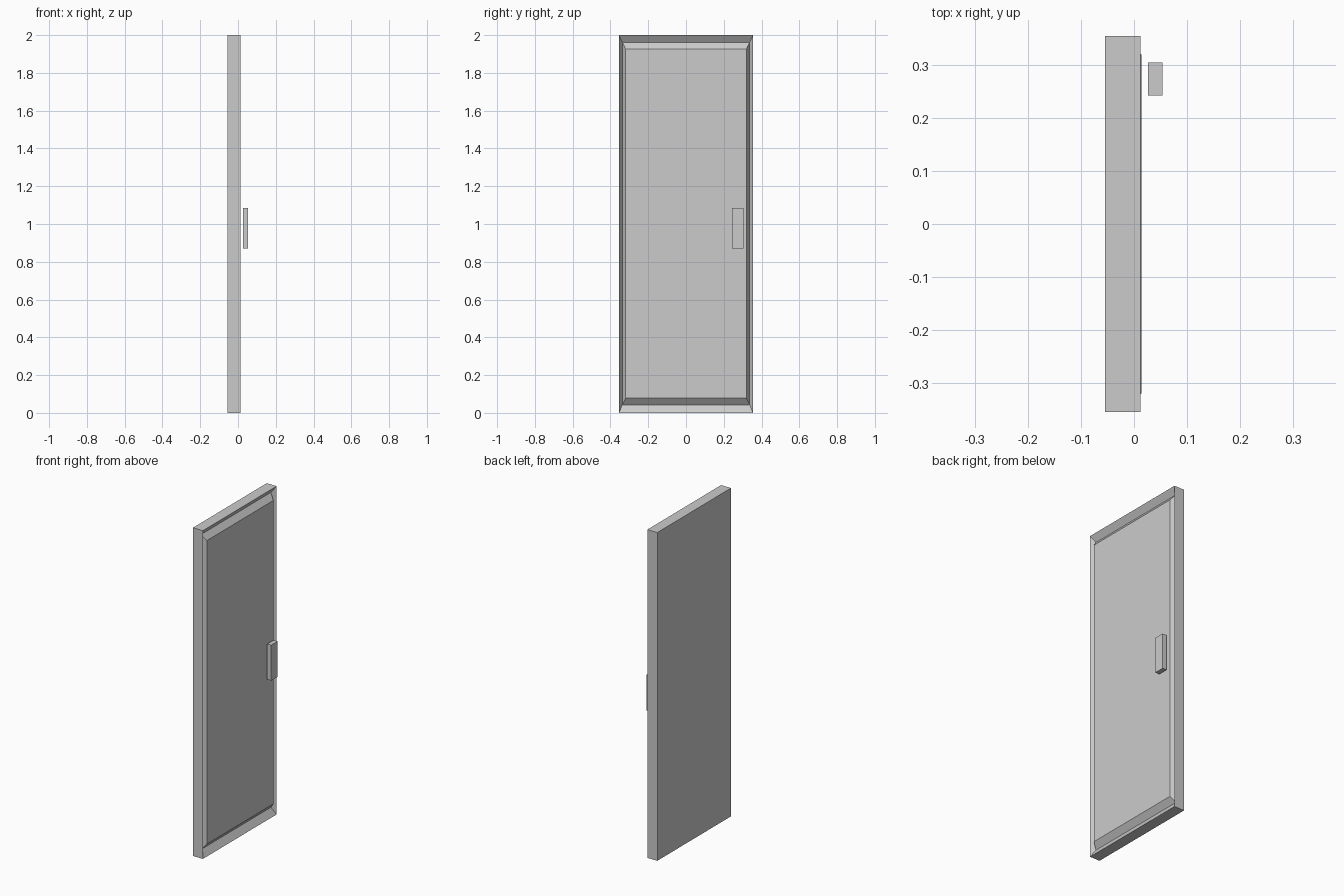
import bpy, bmesh

if "Cube" in bpy.data.objects:
    bpy.data.objects.remove(bpy.data.objects["Cube"])


def make_object(name, bm):
    bmesh.ops.recalc_face_normals(bm, faces=bm.faces)
    mesh = bpy.data.meshes.new(name)
    bm.to_mesh(mesh)
    bm.free()
    obj = bpy.data.objects.new(name, mesh)
    bpy.context.collection.objects.link(obj)
    return obj


# Door: rectangular rings (x, half width, bottom, top) from the back
# to the rim, down into the V groove and up to the raised panel
rings = [
    (-0.055, 0.355, 0.0, 2.0),
    (0.012, 0.355, 0.0, 2.0),
    (-0.014, 0.337, 0.043, 1.962),
    (0.0145, 0.32, 0.078, 1.927),
]
bm = bmesh.new()
loops = [[bm.verts.new((x, y, z)) for y, z in ((-w, b), (w, b), (w, t), (-w, t))]
         for x, w, b, t in rings]
for a, b in zip(loops, loops[1:]):
    for i in range(4):
        j = (i + 1) % 4
        bm.faces.new((a[i], a[j], b[j], b[i]))
bm.faces.new(loops[0])
bm.faces.new(loops[-1])
make_object("door_panel", bm)

# Handle: slim block standing off the panel
bm = bmesh.new()
bmesh.ops.create_cube(bm, size=1)
bmesh.ops.scale(bm, vec=(0.027, 0.062, 0.216), verts=bm.verts)
bmesh.ops.translate(bm, vec=(0.04, 0.274, 0.977), verts=bm.verts)
make_object("door_handle", bm)
